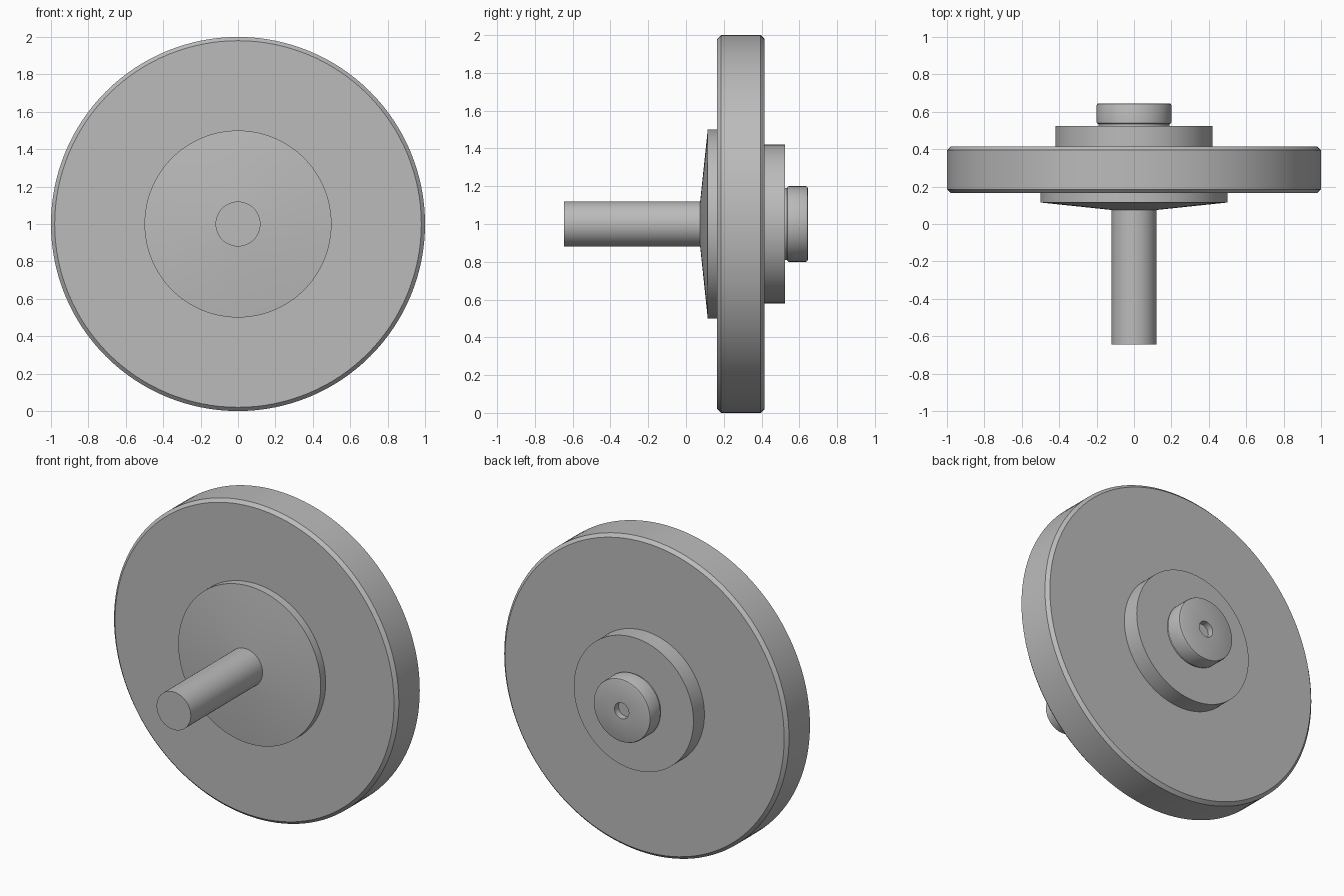
import bpy, bmesh, math

if "Cube" in bpy.data.objects:
    bpy.data.objects.remove(bpy.data.objects["Cube"])

SEGMENTS = 128
grey = bpy.data.materials.new("plain_grey")
grey.diffuse_color = (0.5, 0.5, 0.5, 1)
grey.use_nodes = True
grey.node_tree.nodes["Principled BSDF"].inputs["Base Color"].default_value = grey.diffuse_color


def lathe(name, profile):
    """Revolve (y, radius) points around the horizontal axis at z = 1."""
    bm = bmesh.new()
    rings = []
    for y, r in profile:
        if r == 0:
            rings.append([bm.verts.new((0, y, 1))])
            continue
        angles = [2 * math.pi * i / SEGMENTS for i in range(SEGMENTS)]
        rings.append([bm.verts.new((r * math.cos(a), y, 1 + r * math.sin(a))) for a in angles])
    for a, b in zip(rings, rings[1:]):
        for i in range(SEGMENTS):
            j = (i + 1) % SEGMENTS
            quad = [a[i % len(a)], a[j % len(a)], b[j % len(b)], b[i % len(b)]]
            bm.faces.new(list(dict.fromkeys(quad)))
    bmesh.ops.recalc_face_normals(bm, faces=bm.faces)
    mesh = bpy.data.meshes.new(name)
    bm.to_mesh(mesh)
    bm.free()
    mesh.materials.append(grey)
    obj = bpy.data.objects.new(name, mesh)
    bpy.context.collection.objects.link(obj)
    bpy.ops.object.select_all(action="DESELECT")
    obj.select_set(True)
    bpy.context.view_layer.objects.active = obj
    bpy.ops.object.shade_smooth_by_angle(angle=math.radians(25))
    return obj


# Front shaft
lathe("shaft", [(-0.645, 0), (-0.645, 0.12), (0.08, 0.12), (0.08, 0)])

# Shallow cone flange behind the shaft
lathe("front_flange", [(0.075, 0), (0.075, 0.12), (0.115, 0.5), (0.166, 0.5), (0.166, 0)])

# Large wheel with chamfered rims
lathe("wheel", [(0.165, 0), (0.165, 0.98), (0.185, 1), (0.395, 1),
                (0.415, 0.98), (0.415, 0)])

# Rear hub
lathe("rear_hub", [(0.414, 0), (0.414, 0.42), (0.525, 0.42), (0.525, 0)])

# Rear knob with a narrow neck, eased edges and a centre hole
lathe("rear_knob", [(0.524, 0), (0.524, 0.19), (0.535, 0.19), (0.537, 0.196), (0.543, 0.2),
                    (0.635, 0.2), (0.642, 0.197), (0.645, 0.19),
                    (0.645, 0.05), (0.605, 0.05), (0.605, 0)])
